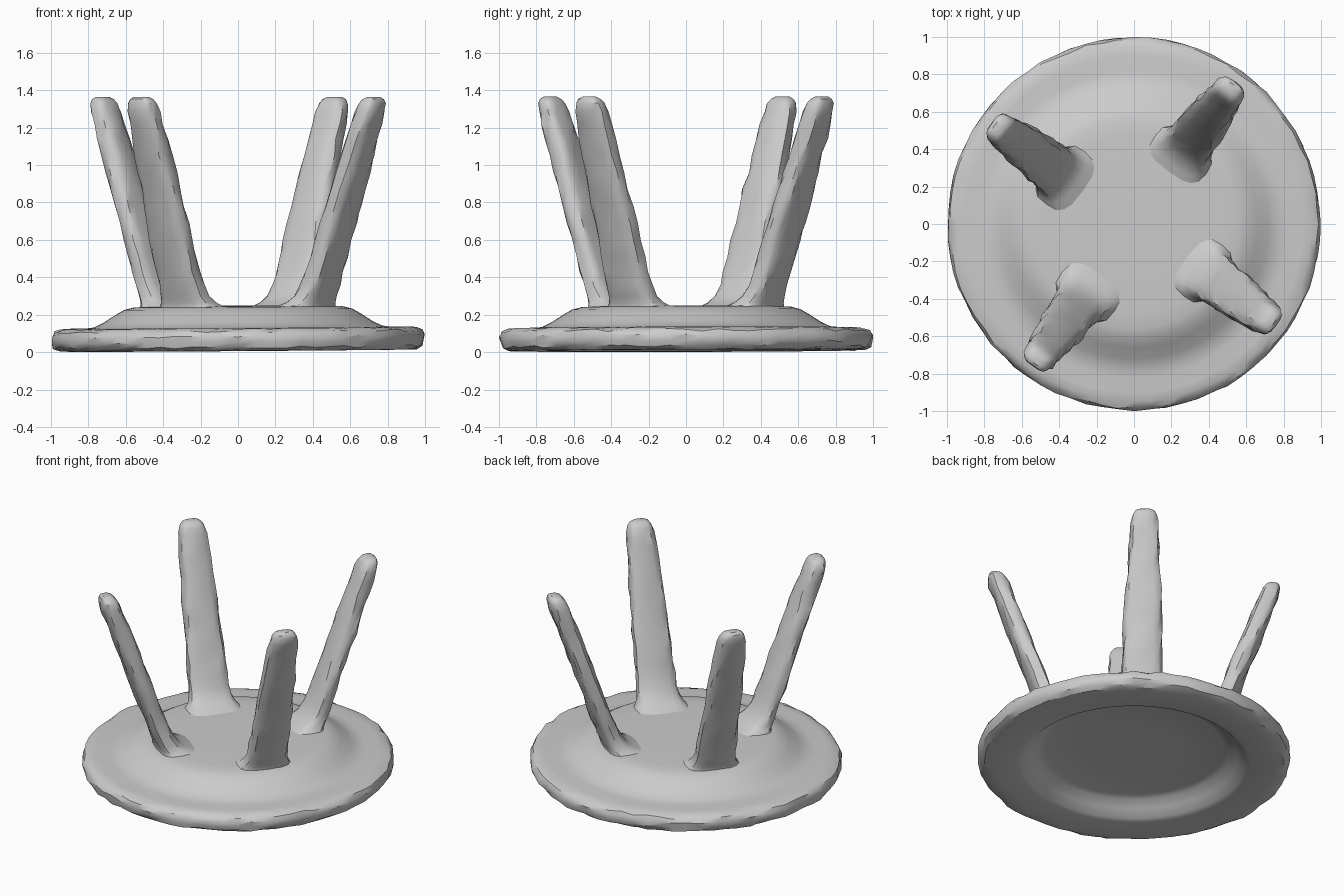
import bpy, bmesh, math, random
from mathutils import Vector

random.seed(4)
if "Cube" in bpy.data.objects:
    bpy.data.objects.remove(bpy.data.objects["Cube"], do_unlink=True)

grey = bpy.data.materials.new("plain grey")
grey.use_nodes = True
GREY = (0.6, 0.6, 0.6, 1)
grey.diffuse_color = GREY
grey.node_tree.nodes["Principled BSDF"].inputs["Base Color"].default_value = GREY


def loft(name, rings, angle):
    """Skin a stack of closed rings, closing both ends with a fan."""
    bm = bmesh.new()
    loops = [[bm.verts.new(p) for p in ring] for ring in rings]
    n = len(loops[0])
    for a, b in zip(loops, loops[1:]):
        for i in range(n):
            j = (i + 1) % n
            bm.faces.new((a[i], a[j], b[j], b[i]))
    for loop in (loops[0], loops[-1]):
        mid = sum((v.co for v in loop), Vector()) / n
        c = bm.verts.new(mid)
        for i in range(n):
            bm.faces.new((loop[i], loop[(i + 1) % n], c))
    bmesh.ops.recalc_face_normals(bm, faces=bm.faces)
    mesh = bpy.data.meshes.new(name)
    bm.to_mesh(mesh)
    bm.free()
    mesh.materials.append(grey)
    obj = bpy.data.objects.new(name, mesh)
    bpy.context.collection.objects.link(obj)
    bpy.ops.object.select_all(action='DESELECT')
    obj.select_set(True)
    bpy.context.view_layer.objects.active = obj
    bpy.ops.object.shade_smooth_by_angle(angle=math.radians(angle))


# Dished seat, lying face down: radius, height and hand-made roughness
# from the recess underneath, round the rim, to the raised plateau on top
SEAT = [(0.30, 0.116, 0), (0.57, 0.115, 0), (0.61, 0.103, 0), (0.66, 0.062, 0),
        (0.71, 0.020, 0), (0.74, 0.010, 0), (0.90, 0.008, 0), (0.955, 0.011, .004),
        (0.985, 0.028, .008), (0.995, 0.055, .006), (0.995, 0.085, .006),
        (0.982, 0.112, .008), (0.950, 0.127, .004), (0.90, 0.131, 0),
        (0.82, 0.131, 0), (0.77, 0.137, 0), (0.72, 0.161, 0), (0.66, 0.200, 0),
        (0.61, 0.229, 0), (0.56, 0.242, 0), (0.48, 0.246, 0), (0.25, 0.248, 0)]
SIDES = 72
seat_rings = []
for r, z, rough in SEAT:
    ring = []
    for i in range(SIDES):
        t = math.tau * i / SIDES
        rr = r + random.uniform(-rough, rough)
        x, y = rr * math.cos(t), rr * math.sin(t)
        zz = z + random.uniform(-rough, rough) + 0.007 * x + 0.003 * y
        ring.append((x, y, max(zz, 0)))
    seat_rings.append(ring)
loft("seat", seat_rings, 32)

# Leg sections: height, inward shift of the flared foot, half thickness, half width
LEG = [(0.225, 0.068, 0.135, 0.190), (0.247, 0.055, 0.115, 0.172),
       (0.265, 0.034, 0.092, 0.155), (0.30, 0.014, 0.074, 0.140),
       (0.36, 0.003, 0.065, 0.131), (0.43, 0, 0.062, 0.128),
       (0.51, 0, 0.062, 0.126), (0.60, 0, 0.062, 0.124),
       (0.69, 0, 0.062, 0.121), (0.78, 0, 0.062, 0.118),
       (0.87, 0, 0.062, 0.114), (0.96, 0, 0.062, 0.108),
       (1.05, 0, 0.062, 0.102), (1.14, 0, 0.062, 0.097),
       (1.22, 0, 0.062, 0.092), (1.285, 0, 0.061, 0.088),
       (1.33, 0.002, 0.054, 0.078), (1.352, 0.003, 0.043, 0.063),
       (1.365, 0.004, 0.024, 0.040)]
LEAN = Vector((-0.6, -0.8, 0))      # horizontal lean of the front right leg
WIDE = Vector((0.8, -0.6, 0))       # broad side of that leg
FOOT = Vector((-0.292, -0.426, 0))  # leg axis at the plateau
SLOPE = 0.355
POINTS = 16


def soft(v, k=0.66):
    """Square off a circle coordinate into a rounded rectangle."""
    return math.copysign(abs(v) ** k, v)


def leg(name, turn):
    rings = []
    c, s = math.cos(turn), math.sin(turn)
    for z, inset, thick, wide in LEG:
        out = SLOPE * (z - 0.3) - inset
        rough = 0.009 if 0.33 < z < 1.3 else 0.002
        ring = []
        for i in range(POINTS):
            t = math.tau * i / POINTS
            p = FOOT + LEAN * (out + (thick + random.uniform(-rough, rough)) * soft(math.cos(t)))
            p += WIDE * (wide + random.uniform(-rough, rough)) * soft(math.sin(t))
            ring.append((p.x * c - p.y * s, p.x * s + p.y * c, z))
        rings.append(ring)
    loft(name, rings, 35)


for k, name in enumerate(("front_right_leg", "front_left_leg", "back_left_leg", "back_right_leg")):
    leg(name, k * math.pi / 2)
